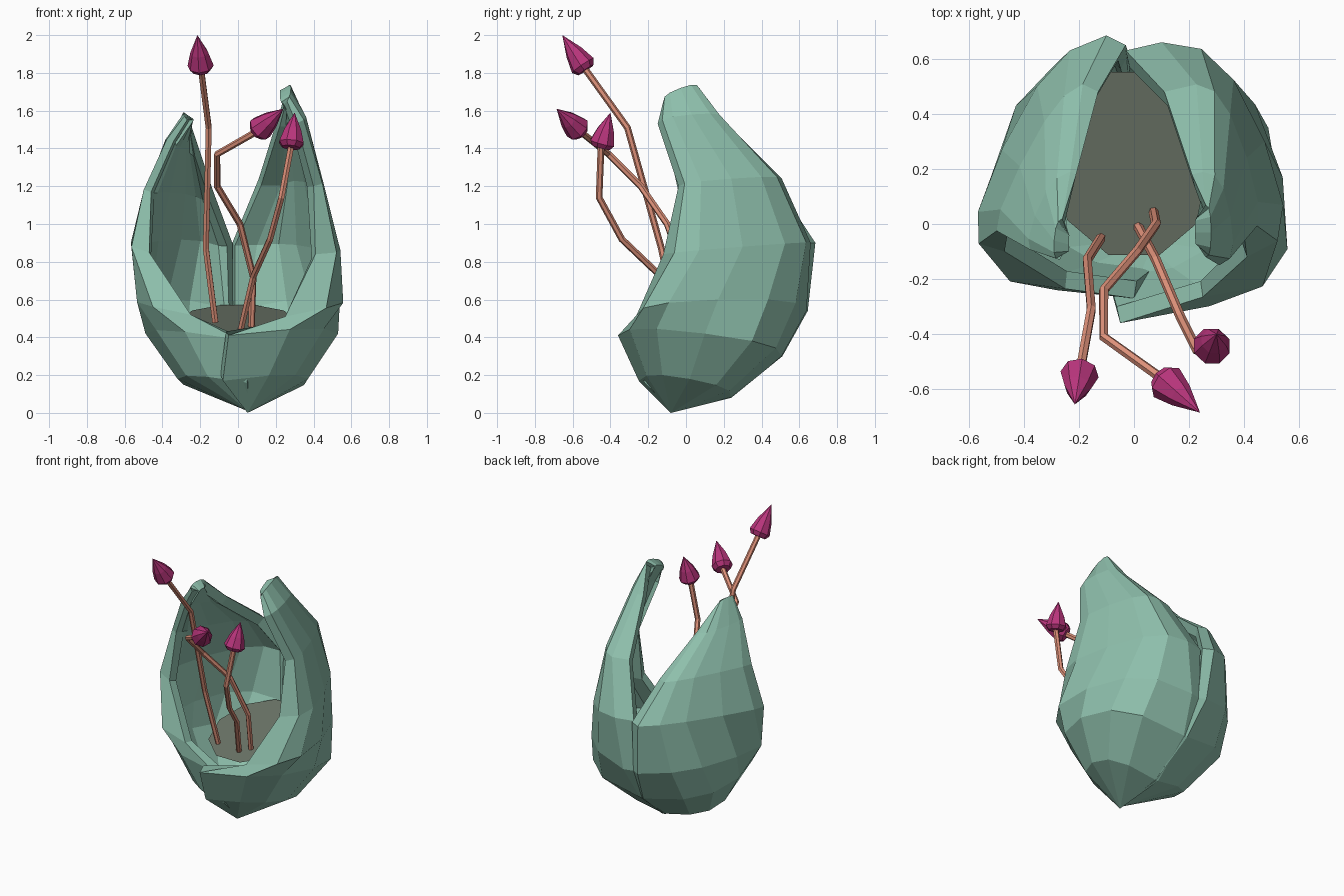
import bpy, bmesh, math
from mathutils import Vector, Matrix

if "Cube" in bpy.data.objects:
    bpy.data.objects.remove(bpy.data.objects["Cube"])


def material(name, rgb):
    m = bpy.data.materials.new(name)
    m.diffuse_color = (*rgb, 1)
    m.use_nodes = True
    m.node_tree.nodes["Principled BSDF"].inputs["Base Color"].default_value = m.diffuse_color
    return m


GREEN = material("pod_green", (0.27, 0.52, 0.41))
FLOOR = material("floor_grey", (0.15, 0.18, 0.14))
STEM = material("stem_salmon", (0.72, 0.28, 0.19))
BUD = material("bud_magenta", (0.48, 0.035, 0.20))


def finish(bm, name, mat):
    me = bpy.data.meshes.new(name)
    bm.to_mesh(me)
    bm.free()
    me.materials.append(mat)
    ob = bpy.data.objects.new(name, me)
    bpy.context.collection.objects.link(ob)
    return ob


def spow(v):
    return math.copysign(abs(v) ** 0.78, v) if abs(v) > 1e-6 else 0


def leaf(name, pole, rows, fold, flip):
    """Each row is half an ellipse: front edge, side, back edge, plus a folded-in back rim."""
    segs = 6
    bm = bmesh.new()
    prev = [bm.verts.new(pole)] * (segs + 2)
    for f, m, b, w in rows:
        f, m, inner = Vector(f), Vector(m), Vector(b)
        b = inner + Vector(fold) * w
        c = (f + b) / 2
        ring = []
        for k in range(segs + 1):
            a = math.pi * k / segs
            ring.append(bm.verts.new(c + (f - b) / 2 * spow(math.cos(a)) + (m - c) * spow(math.sin(a))))
        ring.append(bm.verts.new(inner))
        for k in range(segs + 1):
            quad = [prev[k], prev[k + 1], ring[k + 1], ring[k]]
            quad = list(dict.fromkeys(quad))
            bm.faces.new(quad[::-1] if flip else quad)
        prev = ring
    bmesh.ops.remove_doubles(bm, verts=bm.verts, dist=0.002)
    ob = finish(bm, name, GREEN)
    s = ob.modifiers.new("thickness", "SOLIDIFY")
    s.thickness = 0.065
    s.offset = -1


# Two cupped leaves forming the pod
leaf("right_leaf", (0.05, -0.08, 0), [
    ((-0.08, -0.25, 0.17), (0.37, 0.02, 0.18), (0.00, 0.24, 0.08), 0),
    ((-0.05, -0.36, 0.41), (0.53, 0.10, 0.42), (-0.02, 0.50, 0.30), 0.2),
    ((0.25, -0.265, 0.51), (0.54, 0.17, 0.60), (-0.03, 0.62, 0.54), 0.6),
    ((0.41, -0.12, 0.84), (0.475, 0.30, 0.88), (-0.03, 0.63, 0.90), 1),
    ((0.40, -0.04, 1.20), (0.41, 0.24, 1.24), (0.11, 0.48, 1.24), 0.9),
    ((0.31, -0.15, 1.53), (0.35, 0.03, 1.58), (0.21, 0.18, 1.56), 0.3),
    ((0.26, -0.12, 1.65), (0.28, -0.03, 1.72), (0.26, 0.07, 1.72), 0),
], (0.13, 0.03, 0), False)
leaf("left_leaf", (0.05, -0.07, 0.01), [
    ((0.05, -0.22, 0.16), (-0.32, 0.02, 0.18), (0.02, 0.24, 0.08), 0),
    ((0.00, -0.27, 0.39), (-0.49, 0.10, 0.42), (0.00, 0.50, 0.30), 0.3),
    ((-0.25, -0.235, 0.52), (-0.52, 0.17, 0.60), (-0.02, 0.62, 0.54), 0.7),
    ((-0.47, -0.10, 0.85), (-0.48, 0.27, 0.92), (-0.03, 0.65, 0.90), 1),
    ((-0.46, -0.04, 1.17), (-0.415, 0.21, 1.19), (-0.13, 0.48, 1.17), 0.8),
    ((-0.34, -0.10, 1.44), (-0.36, 0.03, 1.44), (-0.21, 0.18, 1.41), 0.3),
    ((-0.27, -0.13, 1.55), (-0.29, -0.06, 1.59), (-0.26, 0.02, 1.56), 0),
], (-0.07, 0.035, 0), True)

# Tilted floor inside the pod
bm = bmesh.new()
pts = [(0.30 * math.cos(a), 0.22 + 0.35 * math.sin(a)) for a in
       (2 * math.pi * k / 10 for k in range(10))]
bm.faces.new([bm.verts.new((x, y, 0.42 + 0.22 * (y + 0.13))) for x, y in pts])
finish(bm, "pod_floor", FLOOR)


def stamen(name, path, tip):
    # Bent stem
    cu = bpy.data.curves.new(name + "_stem", "CURVE")
    cu.dimensions = "3D"
    cu.bevel_depth = 0.018
    cu.bevel_resolution = 1
    cu.use_fill_caps = True
    sp = cu.splines.new("POLY")
    sp.points.add(len(path) - 1)
    for p, co in zip(sp.points, path):
        p.co = (*co, 1)
    sp.use_smooth = False
    cu.materials.append(STEM)
    bpy.context.collection.objects.link(bpy.data.objects.new(name + "_stem", cu))
    # Faceted pointed bud
    start, tip = Vector(path[-1]), Vector(tip)
    axis = tip - start
    bm = bmesh.new()
    rings = []
    for h, r in ((0, 0.05), (0.13, 0.07), (0.5, 0.048)):
        rings.append([bm.verts.new((r * math.cos(k * math.pi / 4), r * math.sin(k * math.pi / 4),
                                    h * axis.length)) for k in range(8)])
    top = bm.verts.new((0, 0, axis.length))
    bm.faces.new(rings[0][::-1])
    for k in range(8):
        n = (k + 1) % 8
        for lo, hi in zip(rings, rings[1:]):
            bm.faces.new((lo[k], lo[n], hi[n], hi[k]))
        bm.faces.new((rings[-1][k], rings[-1][n], top))
    rot = axis.to_track_quat("Z", "Y").to_matrix().to_4x4()
    bm.transform(Matrix.Translation(start) @ rot)
    finish(bm, name + "_bud", BUD)


# Three stamens leaning out of the front opening
stamen("left_stamen", [(-0.12, -0.05, 0.48), (-0.17, -0.13, 0.87), (-0.155, -0.31, 1.51),
                       (-0.195, -0.53, 1.815)], (-0.215, -0.655, 2.0))
stamen("middle_stamen", [(0.07, 0.05, 0.42), (0.08, 0.0, 0.72), (0.01, -0.10, 1.0),
                         (-0.11, -0.24, 1.20), (-0.11, -0.41, 1.37), (0.10, -0.56, 1.49)],
       (0.24, -0.685, 1.61))
stamen("right_stamen", [(0.01, 0.0, 0.42), (0.08, -0.13, 0.72), (0.17, -0.34, 0.92),
                        (0.23, -0.46, 1.14), (0.28, -0.45, 1.405)], (0.30, -0.40, 1.59))
